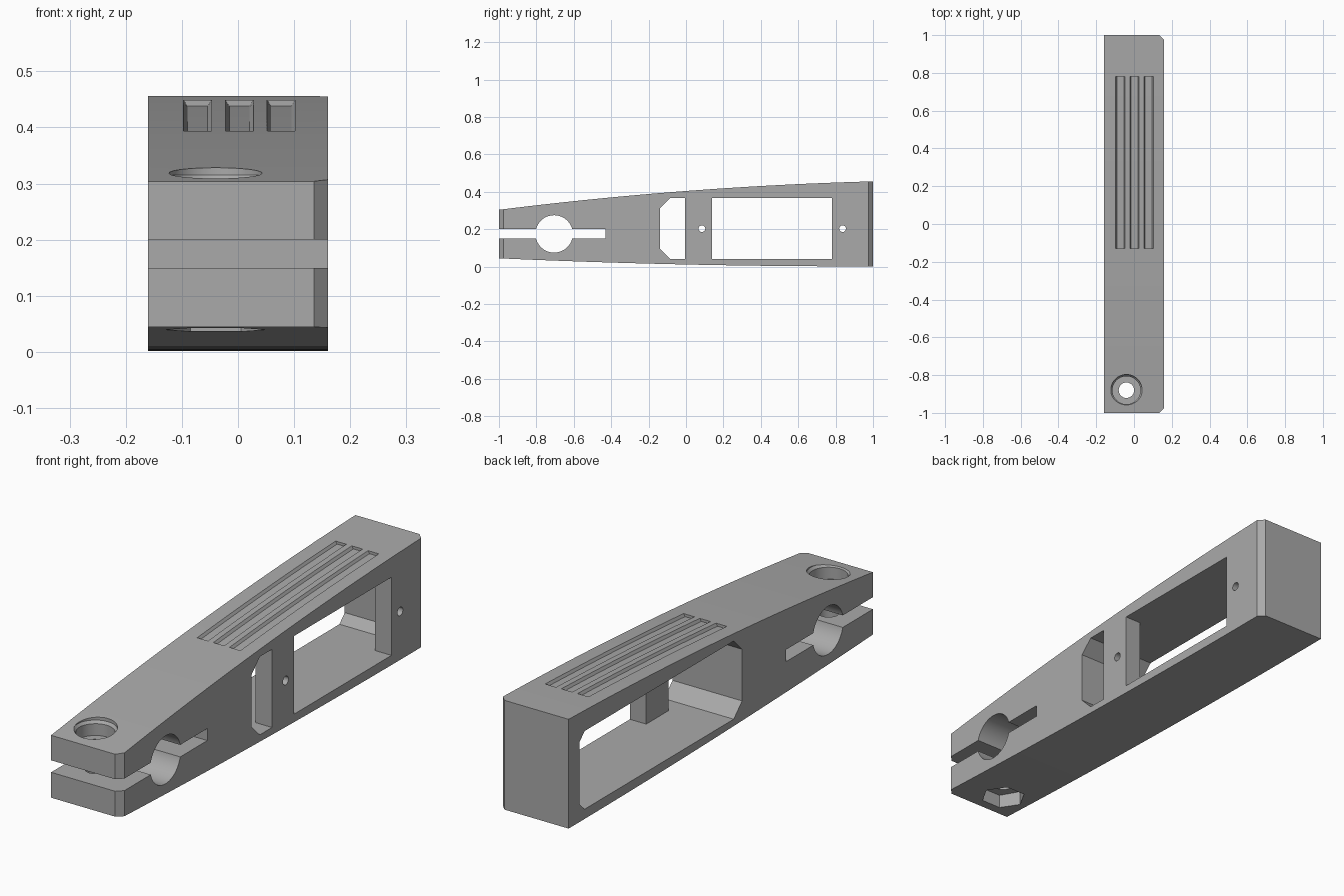
import bpy, bmesh, math
from mathutils import Matrix, Vector

if "Cube" in bpy.data.objects:
    bpy.data.objects.remove(bpy.data.objects["Cube"])

grey = bpy.data.materials.new("plain grey")
grey.diffuse_color = (0.40, 0.40, 0.40, 1)
grey.use_nodes = True
grey.node_tree.nodes["Principled BSDF"].inputs["Base Color"].default_value = grey.diffuse_color


def top(y):
    return 0.4045 + 0.076 * y - 0.0245 * y * y


def bottom(y):
    return 0.0115 - 0.0215 * y + 0.0115 * y * y


def make(name, bm):
    bmesh.ops.recalc_face_normals(bm, faces=bm.faces)
    mesh = bpy.data.meshes.new(name)
    bm.to_mesh(mesh)
    bm.free()
    ob = bpy.data.objects.new(name, mesh)
    bpy.context.collection.objects.link(ob)
    return ob


def loft(name, rings):
    """Closed solid through matching rings of points."""
    bm = bmesh.new()
    vs = [[bm.verts.new(p) for p in r] for r in rings]
    n = len(vs[0])
    for a, b in zip(vs, vs[1:]):
        for i in range(n):
            j = (i + 1) % n
            bm.faces.new((a[i], a[j], b[j], b[i]))
    bm.faces.new(vs[0])
    bm.faces.new(vs[-1])
    return make(name, bm)


def side_prism(name, yz, x0, x1):
    return loft(name, [[(x, y, z) for y, z in yz] for x in (x0, x1)])


def rect(y0, y1, z0, z1, front=0.0, back=0.0):
    """Rectangle in the side plane with cut corners at either end."""
    pts = [(y0 + front, z0), (y1 - back, z0), (y1, z0 + back), (y1, z1 - back),
           (y1 - back, z1), (y0 + front, z1), (y0, z1 - front), (y0, z0 + front)]
    return [p for i, p in enumerate(pts) if p != pts[i - 1]]


def disc(r, n, cy=0, cz=0):
    return [(cy + r * math.cos(2 * math.pi * i / n),
             cz + r * math.sin(2 * math.pi * i / n)) for i in range(n)]


def upright(name, levels, n):
    """Round or hexagonal cutter on the clamp bolt axis: levels of (z, radius)."""
    return loft(name, [[(x, y, z) for x, y in disc(r, n, -0.04, -0.88)]
                       for z, r in levels])


# Tapered arm body
ys = [-1 + i / 12 for i in range(25)]
body = side_prism("arm_body", [(y, bottom(y)) for y in ys] +
                  [(y, top(y)) for y in reversed(ys)], -0.16, 0.16)
cutters = []

# Cut corners on the right-hand vertical edges
for s in (-1, 1):
    cutters.append(loft("corner_cutter", [
        [(0.135, s, z), (0.16, s * 0.975, z), (0.26, s * 0.875, z),
         (0.26, s * 1.125, z), (0.135, s * 1.125, z)] for z in (-0.2, 0.7)]))

# Deep pocket open to the left, and the windows in the remaining right wall
cutters.append(side_prism("pocket_cutter",
                          rect(-0.14, 0.93, 0.042, 0.367, 0.055, 0.035), -0.3, 0.085))
small = [(-0.14, 0.097), (-0.085, 0.042), (-0.005, 0.042),
         (-0.005, 0.367), (-0.085, 0.367), (-0.14, 0.312)]
cutters.append(side_prism("small_window_cutter", small, 0.03, 0.3))
cutters.append(side_prism("large_window_cutter", rect(0.14, 0.78, 0.042, 0.367), 0.03, 0.3))

# Screw holes in the right wall
for y in (0.085, 0.837):
    cutters.append(side_prism("screw_hole_cutter", disc(0.018, 20, y, 0.203), 0.03, 0.3))

# Clamp slot and the cross bore it runs through
cutters.append(side_prism("slot_cutter", rect(-1.2, -0.43, 0.15, 0.20), -0.3, 0.3))
cutters.append(side_prism("bore_cutter", disc(0.1, 48, -0.705, 0.175), -0.3, 0.3))

# Bolt hole, bevelled head recess and hexagonal nut recess
cutters.append(upright("bolt_hole_cutter", [(-0.2, 0.041), (0.7, 0.041)], 32))
cutters.append(upright("head_recess_cutter",
                       [(0.255, 0.074), (0.304, 0.074), (0.315, 0.083), (0.6, 0.083)], 40))
cutters.append(upright("nut_recess_cutter", [(-0.2, 0.09), (0.1, 0.09)], 6))

# Three shallow grip grooves that follow the curved top
for cx in (-0.072, 0.0025, 0.077):
    rings = []
    for i in range(13):
        y = -0.13 + 0.91 * i / 12
        z = top(y)
        rings.append([(cx - 0.018, y, z - 0.011), (cx + 0.018, y, z - 0.011),
                      (cx + 0.025, y, z), (cx + 0.025, y, z + 0.05),
                      (cx - 0.025, y, z + 0.05), (cx - 0.025, y, z)])
    cutters.append(loft("groove_cutter", rings))

# Cut everything and discard the cutters
bpy.context.view_layer.objects.active = body
body.select_set(True)
for c in cutters:
    m = body.modifiers.new("cut", 'BOOLEAN')
    m.operation = 'DIFFERENCE'
    m.solver = 'EXACT'
    m.object = c
    bpy.ops.object.modifier_apply(modifier=m.name)
    bpy.data.objects.remove(c)

body.data.materials.clear()
body.data.materials.append(grey)
for p in body.data.polygons:
    p.material_index = 0
bpy.ops.object.shade_smooth_by_angle(angle=math.radians(25))
